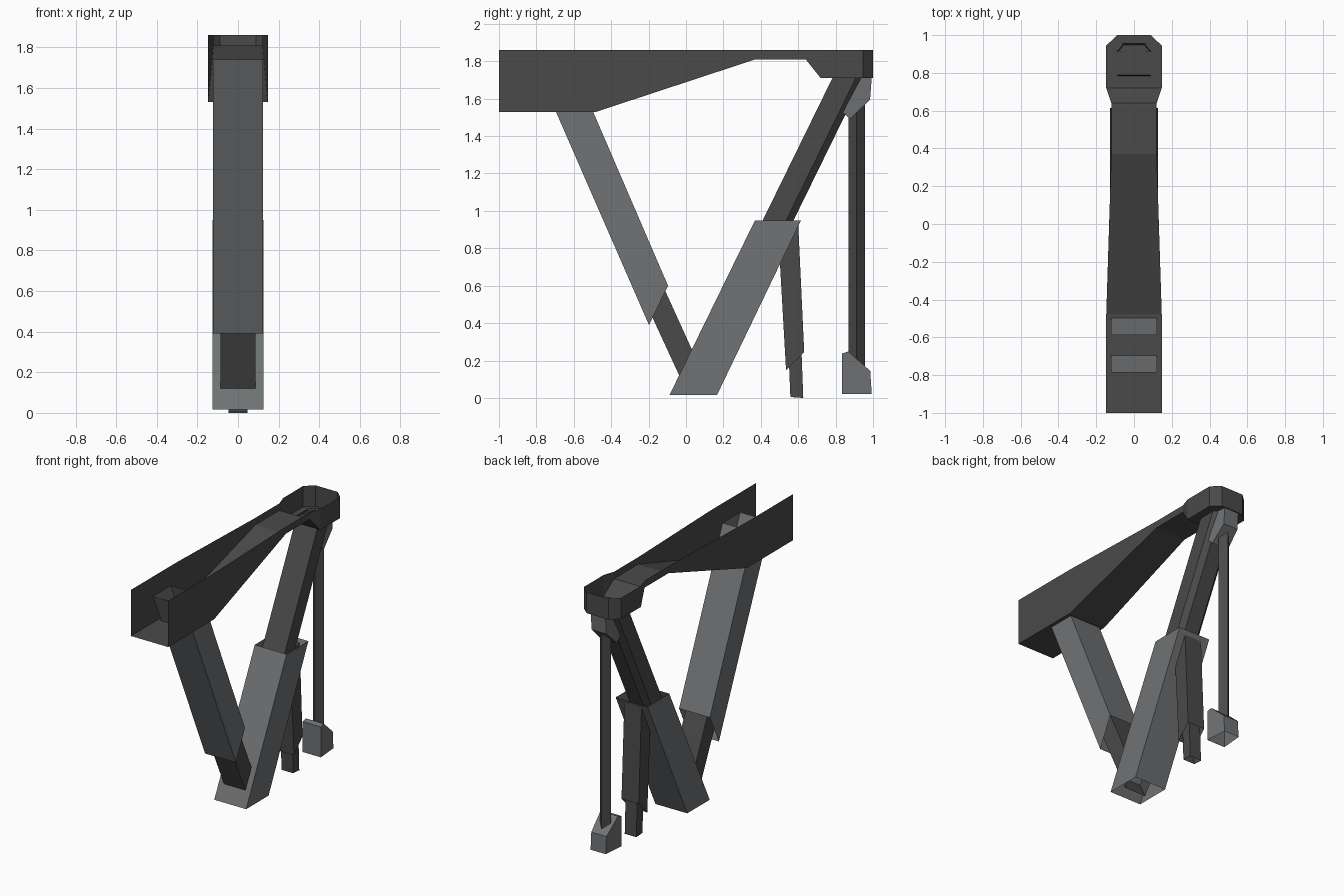
import bpy, bmesh, math

if "Cube" in bpy.data.objects:
    bpy.data.objects.remove(bpy.data.objects["Cube"])


def material(name, rgb):
    m = bpy.data.materials.new(name)
    m.diffuse_color = (*rgb, 1)
    m.use_nodes = True
    m.node_tree.nodes["Principled BSDF"].inputs["Base Color"].default_value = m.diffuse_color
    return m


DARK = material("dark_steel", (0.068, 0.068, 0.068))
GREY = material("slate_grey", (0.16, 0.168, 0.175))


def finish(name, bm, mat):
    bmesh.ops.remove_doubles(bm, verts=bm.verts, dist=1e-5)
    bmesh.ops.recalc_face_normals(bm, faces=bm.faces)
    me = bpy.data.meshes.new(name)
    bm.to_mesh(me)
    bm.free()
    me.materials.append(mat)
    ob = bpy.data.objects.new(name, me)
    bpy.context.collection.objects.link(ob)
    return ob


def loft(name, mat, *loops, closed=True):
    """Open-ended skin through loops of equal length."""
    bm = bmesh.new()
    rows = [[bm.verts.new(p) for p in loop] for loop in loops]
    n = len(rows[0])
    for a, b in zip(rows, rows[1:]):
        for i in range(n if closed else n - 1):
            j = (i + 1) % n
            bm.faces.new((a[i], a[j], b[j], b[i]))
    return finish(name, bm, mat)


def tube(name, mat, w, *ends):
    """Hollow box tube; each end is (front point, back point) in y, z."""
    loops = [[(-w, *f), (w, *f), (w, *b), (-w, *b)] for f, b in ends]
    return loft(name, mat, *loops)


def shell(name, mat, profile):
    """Side profile of (y, z, half width); first-to-last edge stays open."""
    bm = bmesh.new()
    left = [bm.verts.new((-w, y, z)) for y, z, w in profile]
    right = [bm.verts.new((w, y, z)) for y, z, w in profile]
    for i in range(len(profile) - 1):
        bm.faces.new((left[i], left[i + 1], right[i + 1], right[i]))
    bm.faces.new(left)
    bm.faces.new(right)
    return finish(name, bm, mat)


# Top beam: U channel along y, open above and at the front, closed at the back
TOP = 1.86
stations = [(-1, .147, 1.53), (-.48, .147, 1.53), (.37, .12, 1.81),
            (.64, .12, 1.81), (.72, .147, 1.71), (.945, .147, 1.71),
            (1, .088, 1.71)]
sections = [[(-w, y, TOP), (-w, y, z), (w, y, z), (w, y, TOP)]
            for y, w, z in stations]
beam = loft("top_beam", DARK, *sections, closed=False)
bm = bmesh.new()
bm.from_mesh(beam.data)
bm.faces.new([bm.verts.new(p) for p in sections[-1]])
bmesh.ops.remove_doubles(bm, verts=bm.verts, dist=1e-5)
bmesh.ops.recalc_face_normals(bm, faces=bm.faces)
bm.to_mesh(beam.data)
bm.free()

# Front leg with its sliding inner tube
tube("front_leg", GREY, .122,
     ((-.198, .39), (-.096, .60)), ((-.787, 1.74), (-.587, 1.74)))
tube("front_leg_inner", DARK, .085,
     ((.01, .02), (.09, .13)), ((-.396, .90), (-.26, .90)))

# Rear leg sleeve
tube("rear_leg_sleeve", GREY, .126,
     ((-.088, .016), (.166, .016)), ((.369, .95), (.615, .95)))


# Rear leg inner tube with chamfered back corners
def rear_section(y, z):
    half = [(.088, 0), (.088, .125), (.055, .165)]
    return ([(x, y + d, z) for x, d in half] +
            [(-x, y + d, z) for x, d in reversed(half)])


loft("rear_leg_inner", DARK, rear_section(.19, .50), rear_section(.79, 1.725))

# Short strut hanging from the sleeve
tube("short_strut", DARK, .068,
     ((.535, .148), (.632, .246)), ((.492, .90), (.60, .93)))
tube("short_strut_inner", DARK, .046,
     ((.558, .005), (.627, 0)), ((.54, .45), (.61, .45)))


# Thin diamond-section rod
def diamond(z, r=.044):
    return [(r * math.cos(i * math.pi / 2), .912 + r * math.sin(i * math.pi / 2), z)
            for i in range(4)]


loft("thin_rod", DARK, diamond(.15), diamond(1.60))

# Rod bracket above and foot below
shell("rod_bracket", GREY, [(.848, 1.712, .075), (.834, 1.636, .075),
                            (.834, 1.53, .07), (.877, 1.492, .066),
                            (.984, 1.594, .058), (.993, 1.712, .058)])
shell("rod_foot", GREY, [(.834, .02, .072), (.834, .238, .072),
                         (.868, .248, .07), (.985, .145, .06),
                         (.993, .022, .06)])
